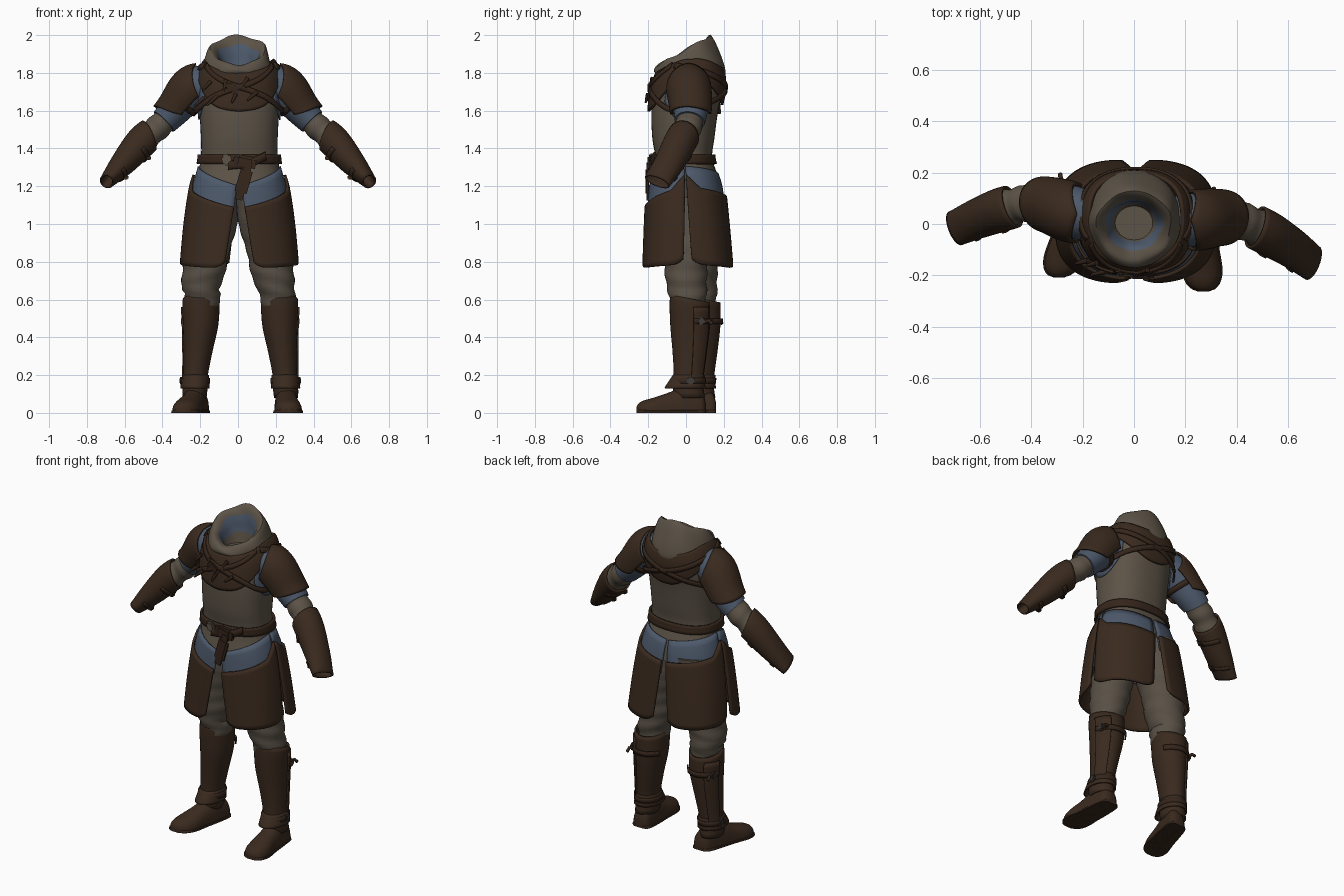
import bpy, bmesh, math, random
from mathutils import Vector

random.seed(4)
if "Cube" in bpy.data.objects:
    bpy.data.objects.remove(bpy.data.objects["Cube"])


def material(name, rgb):
    m = bpy.data.materials.new(name)
    m.use_nodes = True
    m.diffuse_color = (*rgb, 1)
    m.node_tree.nodes["Principled BSDF"].inputs["Base Color"].default_value = (*rgb, 1)
    return m


BROWN = material("brown leather", (.042, .023, .013))
DARK = material("dark strap leather", (.036, .019, .011))
KHAKI = material("khaki cloth", (.108, .087, .063))
TROUSER = material("grey brown cloth", (.098, .08, .06))
BLUE = material("dusty blue cloth", (.074, .1, .146))
METAL = material("dull metal", (.05, .044, .04))


def finish(name, bm, mats, thick=0):
    bmesh.ops.recalc_face_normals(bm, faces=bm.faces)
    me = bpy.data.meshes.new(name)
    bm.to_mesh(me)
    bm.free()
    ob = bpy.data.objects.new(name, me)
    bpy.context.collection.objects.link(ob)
    for m in mats:
        me.materials.append(m)
    if thick:
        mod = ob.modifiers.new("thickness", 'SOLIDIFY')
        mod.thickness, mod.offset = thick, 0
    bpy.ops.object.select_all(action='DESELECT')
    ob.select_set(True)
    bpy.context.view_layer.objects.active = ob
    bpy.ops.object.shade_smooth_by_angle(angle=math.radians(45))
    return ob


def sheet(name, f, mats, nu=36, nv=12, closed=False, cap=False, thick=0, rule=None):
    """Grid over f(u, v); closed joins the sheet around u."""
    bm = bmesh.new()
    cols = nu if closed else nu + 1
    grid = [[bm.verts.new(f(i / nu, j / nv)) for i in range(cols)] for j in range(nv + 1)]
    for j in range(nv):
        for i in range(nu):
            k = (i + 1) % cols
            face = bm.faces.new((grid[j][i], grid[j][k], grid[j + 1][k], grid[j + 1][i]))
            if rule:
                face.material_index = rule((j + .5) / nv)
    if cap:
        for row in (grid[0], grid[-1]):
            bm.faces.new(row)
    return finish(name, bm, mats if isinstance(mats, list) else [mats], thick)


def curve(rows, t):
    """Smooth interpolation of table rows keyed on their first value."""
    t = min(max(t, rows[0][0]), rows[-1][0])
    i = max(k for k in range(len(rows) - 1) if rows[k][0] <= t)
    a, b = rows[i], rows[i + 1]
    p, q = rows[max(i - 1, 0)], rows[min(i + 2, len(rows) - 1)]
    h = b[0] - a[0]
    s = (t - a[0]) / h
    out = []
    for k in range(1, len(a)):
        ma = (b[k] - p[k]) / (b[0] - p[0]) * h
        mb = (q[k] - a[k]) / (q[0] - a[0]) * h
        d = b[k] - a[k]
        out.append(a[k] + s * ma + s * s * (3 * d - 2 * ma - mb) + s ** 3 * (ma + mb - 2 * d))
    return out


def bent(x, power=.86):
    return math.copysign(abs(x) ** power, x)


# Body surface: height, half width, front, back
BODY = [(.75, .295, -.21, .23), (1, .272, -.2, .208), (1.2, .242, -.188, .185),
        (1.28, .218, -.17, .16), (1.35, .203, -.162, .138), (1.45, .203, -.178, .15),
        (1.6, .21, -.183, .17), (1.7, .208, -.172, .19), (1.78, .203, -.15, .19),
        (1.85, .18, -.11, .17), (1.92, .12, -.07, .14)]


def body(a, z, off=0):
    w, f, b = curve(BODY, z)
    power = .86 - .16 * min(1, max(0, 1.2 - z) / .45)      # boxier towards the hem
    return Vector((.007 + (w + off) * bent(math.sin(a), power),
                   (f + b) / 2 - ((b - f) / 2 + off) * bent(math.cos(a), power), z))


TAU = math.tau
sheet("tunic", lambda u, v: body(u * TAU, 1.14 + .67 * v), KHAKI, 48, 24, True)

# Chest and back mantle with a dipped hem, its neckline under the hood
def mantle(u, v):
    a = u * TAU
    c, s = math.cos(a), abs(math.sin(a))
    low = 1.595 + .03 * s if c > 0 else 1.68 - .05 * max(0, -c) ** 8
    hem = low + (1.79 - low) * s ** 4
    top = 1.8 + .07 * s * s + .02 * max(0, -c)
    return body(a, hem + (top - hem) * v, .014)

sheet("mantle", mantle, BROWN, 64, 12, True, thick=.014)

# Belt, knot and hanging tail
sheet("belt", lambda u, v: body(u * TAU, 1.318 + .05 * v, .012), DARK, 48, 3, True, thick=.014)


def band(name, path, width, off, mat, thick=.01, n=40):
    rows = [(i / (len(path) - 1), *p) for i, p in enumerate(path)]
    def f(u, v):
        a, z = curve(rows, u)
        return body(a, z + width * (v - .5), off)
    sheet(name, f, mat, n, 2, thick=thick)


def blob(name, loc, size, mat, turn=0):
    bm = bmesh.new()
    bmesh.ops.create_cube(bm, size=1)
    bmesh.ops.bevel(bm, geom=bm.edges[:], offset=.2, segments=2, affect='EDGES')
    ob = finish(name, bm, [mat])
    ob.location, ob.scale, ob.rotation_euler = loc, size, (0, turn, 0)


blob("belt_knot", (.035, -.183, 1.325), (.12, .04, .075), DARK, .2)
blob("belt_knot_loop", (-.06, -.18, 1.34), (.05, .03, .06), KHAKI, -.3)
band("belt_fold", [(-.2, 1.31), (.2, 1.325), (.6, 1.36)], .045, .026, DARK)
blob("belt_tail", (.03, -.205, 1.225), (.066, .018, .2), DARK, .28)

# Split skirt: blue yoke and leather panel in four quarters
for side, tag in ((1, "left"), (-1, "right")):
    for back, place in ((0, "front"), (1, "back")):
        def quarter(top, low, off, side=side, back=back):
            def f(u, v):
                mid = 1 - u                       # 1 at centre split, 0 at side split
                hi, lo = top(mid), low(mid)
                z = hi + (lo - hi) * v
                spread = max(0, (1.25 - z) / .48)
                a0 = .02 + (.07 if back else .13) * spread
                a1 = math.pi / 2 - .01 - .03 * spread
                a = a0 + (a1 - a0) * u
                return body(side * (math.pi - a if back else a), z, off)
            return f
        yoke_top = lambda m: 1.305 - (.04 if back else .1) * m ** 1.3
        panel_top = lambda m: 1.2 - (.055 if back else .11) * m + .06 * max(0, 1 - 5 * m)
        panel_hem = lambda m: .765 + .02 * (1 - m) + .03 * abs(2 * m - 1) ** 10
        sheet(f"{place}_{tag}_yoke", quarter(yoke_top, lambda m: 1.06, .004), BLUE, 16, 6, thick=.008)
        sheet(f"{place}_{tag}_skirt_panel", quarter(panel_top, panel_hem, .017), BROWN, 24, 14, thick=.014)

# Blue shirt showing at the armholes, crossed harness straps over the shoulders
for side, tag in ((1, "left"), (-1, "right")):
    def armhole(u, v):
        low = 1.55 + .1 * (2 * u - 1) ** 2
        return body(side * (.98 + 1.2 * u), low + (1.84 - low) * v, .006)

    sheet(f"{tag}_shirt_armhole", armhole, BLUE, 16, 8, thick=.006)
    loop = [(.95, 1.84), (.35, 1.76), (-.5, 1.68), (-1.4, 1.6), (-2.4, 1.66), (-3.2, 1.72), (-4.3, 1.8), (-5.2, 1.84)]
    band(f"{tag}_harness_strap", [(side * a, z) for a, z in loop], .03, .025, DARK, n=64)


def cord(name, pts, r, mat, tip=1):
    cu = bpy.data.curves.new(name, 'CURVE')
    cu.dimensions, cu.bevel_depth, cu.bevel_resolution = '3D', r, 2
    cu.use_fill_caps = True
    sp = cu.splines.new('POLY')
    sp.points.add(len(pts) - 1)
    for i, p in enumerate(pts):
        sp.points[i].co = (*p, 1)
        sp.points[i].radius = 1 + (tip - 1) * i / (len(pts) - 1)
    cu.materials.append(mat)
    bpy.context.collection.objects.link(bpy.data.objects.new(name, cu))


for i in range(7):
    x = -.17 + .04 * i
    top = body(x / .2, 1.69 + .12 * x + .08 * (i % 2), .028)
    d = Vector((random.uniform(-.06, -.01), -.012, -.04 - .03 * random.random()))
    cord(f"chest_tie_{i + 1}", [top, top + d * .6, top + d], .011, DARK, .5)
blob("chest_knot", (-.03, -.19, 1.72), (.08, .03, .04), DARK, .5)

# Hood: front (y, z), back (y, z), half width; folds inward to the lining
HOOD = [(0, -.12, 1.775, .195, 1.765, .16), (.15, -.163, 1.795, .21, 1.805, .182),
        (.3, -.168, 1.82, .187, 1.89, .176), (.45, -.145, 1.845, .133, 1.995, .148),
        (.55, -.115, 1.842, .105, 1.97, .12), (.68, -.09, 1.825, .09, 1.92, .102),
        (.8, -.075, 1.8, .085, 1.87, .09), (1, -.05, 1.75, .07, 1.78, .07)]


def hood(u, v):
    fy, fz, by, bz, w = curve(HOOD, v)
    a = u * TAU
    t = .5 - .5 * math.cos(a)
    fold = .006 * math.sin(5 * a + 9 * v) * math.sin(math.pi * v)
    return Vector(((w + fold) * math.sin(a), fy + (by - fy) * t, fz + (bz - fz) * t + fold))


sheet("hood", hood, [KHAKI, BLUE], 48, 28, True, rule=lambda v: int(.62 < v < .84))
sheet("hood_floor", lambda u, v: Vector((.09 * v * math.sin(u * TAU), .01 + .075 * v * math.cos(u * TAU), 1.775)),
      KHAKI, 24, 2, True)

# Arms: position, x, y, z, thickness up, thickness sideways
ARM = [(0, .14, .015, 1.745, .085, .085), (.2, .235, .015, 1.718, .105, .1), (.4, .34, .025, 1.597, .08, .086),
       (.55, .42, .012, 1.515, .068, .073), (.7, .51, -.03, 1.435, .072, .074),
       (.85, .61, -.09, 1.32, .054, .067), (1, .695, -.152, 1.225, .026, .06)]
for side, tag in ((1, "left"), (-1, "right")):
    def arm(a, s, off=0):
        x, y, z, up, wide = curve(ARM, s)
        ahead, behind = curve(ARM, s + .02), curve(ARM, s - .02)
        t = (Vector(ahead[:3]) - Vector(behind[:3])).normalized()
        out = t.cross(Vector((0, 1, 0))).normalized()
        p = Vector((x, y, z)) + out * (up + off) * math.cos(a) + out.cross(t) * (wide + off) * math.sin(a)
        if side < 0:
            p.y += .02 + .115 * s ** 1.5
        p.x *= side
        return p

    def pauldron(u, v):
        edge = abs(2 * u - 1)
        start, end = .12 + .08 * edge, .47 - .09 * edge ** 2
        return arm((u - .5) * 4, start + (end - start) * v, .013 + .006 * v)

    def bracer(u, v):
        start = .645 - .03 * math.cos(u * TAU)
        return arm(u * TAU, start + (1 - start) * v, .008)

    sheet(f"{tag}_shirt_sleeve", lambda u, v: arm(u * TAU, .5 * v, .004), BLUE, 32, 16, True, True)
    sheet(f"{tag}_under_sleeve", lambda u, v: arm(u * TAU, .42 + .32 * v, .004 * math.sin(18 * v) - .002),
          KHAKI, 28, 16, True)
    sheet(f"{tag}_pauldron", pauldron, BROWN, 32, 14, thick=.012)
    sheet(f"{tag}_bracer", bracer, BROWN, 32, 18, True, thick=.01)
    sheet(f"{tag}_upper_arm_strap", lambda u, v: arm(u * TAU, .31 + .035 * v, .009), DARK, 28, 2, True, thick=.008)
    for i, s in enumerate((.74, .9)):
        sheet(f"{tag}_bracer_strap_{i + 1}", lambda u, v: arm(2 + 2.4 * u, s + .025 * v, .016), DARK, 14, 2, thick=.006)
        blob(f"{tag}_bracer_buckle_{i + 1}", arm(3.4, s + .01, .018), (.03, .03, .025), DARK)

# Legs: height, x, y, half width, half depth
THIGH = [(.52, .215, .01, .08, .08), (.6, .212, .01, .092, .096), (.66, .2, .005, .1, .105), (.72, .185, 0, .112, .11),
         (.85, .165, 0, .118, .12), (1, .125, 0, .122, .135), (1.2, .1, 0, .115, .14)]
CALF = [(.07, .255, .02, .058, .078), (.13, .252, .012, .062, .076), (.2, .248, .015, .06, .075), (.32, .236, .02, .071, .086),
        (.46, .222, .022, .088, .1), (.57, .22, .02, .094, .102), (.615, .218, .02, .092, .1)]
FOOT = [(0, .105, .252, .025, .05), (.06, .09, .252, .05, .1), (.3, 0, .255, .062, .14), (.5, -.09, .26, .066, .108),
        (.75, -.18, .266, .073, .078), (.88, -.228, .268, .062, .064), (.96, -.253, .27, .04, .048), (1, -.263, .27, .015, .03)]
for side, tag, shift in ((1, "left", 0), (-1, "right", .055)):
    def leg(rows, a, z, off=0):
        x, y, w, d = curve(rows, z)
        return Vector((side * (x + (w + off) * math.sin(a)) + (.024 if side < 0 and z < .65 else 0),
                       y + shift - (d + off) * math.cos(a), z))

    def foot(u, v, wide=0, tall=None):
        y, x, w, h = curve(FOOT, v)
        a = u * TAU
        turn = (-y * .2 - .03) if side < 0 else 0
        return Vector((side * (x + turn + (w + wide) * bent(math.cos(a))), y + shift,
                       (tall or h) * max(0, math.sin(a)) ** (.3 if tall else .75)))

    def gaiter(u, v):
        a = u * TAU
        p = leg(CALF, a, .2 - .07 * v, .006 + .006 * v)
        p.y -= .035 * v * max(0, math.cos(a))
        return p

    sheet(f"{tag}_trouser_leg",
          lambda u, v: leg(THIGH, u * TAU, .53 + .65 * v, .005 * math.sin(45 * v + 2 * math.sin(u * TAU)) * (1 - v)),
          TROUSER, 36, 32, True, True)
    sheet(f"{tag}_boot_shaft", lambda u, v: leg(CALF, u * TAU, .08 + (.525 + .02 * math.cos(u * TAU)) * v),
          BROWN, 36, 20, True, thick=.01)
    sheet(f"{tag}_boot_flap", lambda u, v: leg(CALF, 1.75 + .9 * u, .13 + .43 * v, .009), BROWN, 10, 14, thick=.009)
    sheet(f"{tag}_boot_foot", foot, BROWN, 32, 28, True, True)
    sheet(f"{tag}_boot_sole", lambda u, v: foot(u, v, .006, .018), DARK, 32, 28, True, True)
    sheet(f"{tag}_gaiter", gaiter, BROWN, 36, 5, True, thick=.008)
    for i, (z, lo, hi) in enumerate(((.155, 0, TAU), (.47, 1.8, 4.2))):
        sheet(f"{tag}_boot_strap_{i + 1}", lambda u, v: leg(CALF, lo + (hi - lo) * u, z + .03 * v, .013), DARK, 32, 2, thick=.008)
        blob(f"{tag}_boot_buckle_{i + 1}", leg(CALF, 1.7 + i * .4, z + .015, .014), (.02, .04, .042), METAL)
    tail = leg(CALF, 2.3, .48, .015)
    cord(f"{tag}_strap_end", [tail, tail + Vector((side * .01, .02, .01)), tail + Vector((side * .012, .04, -.01))], .009, DARK)
